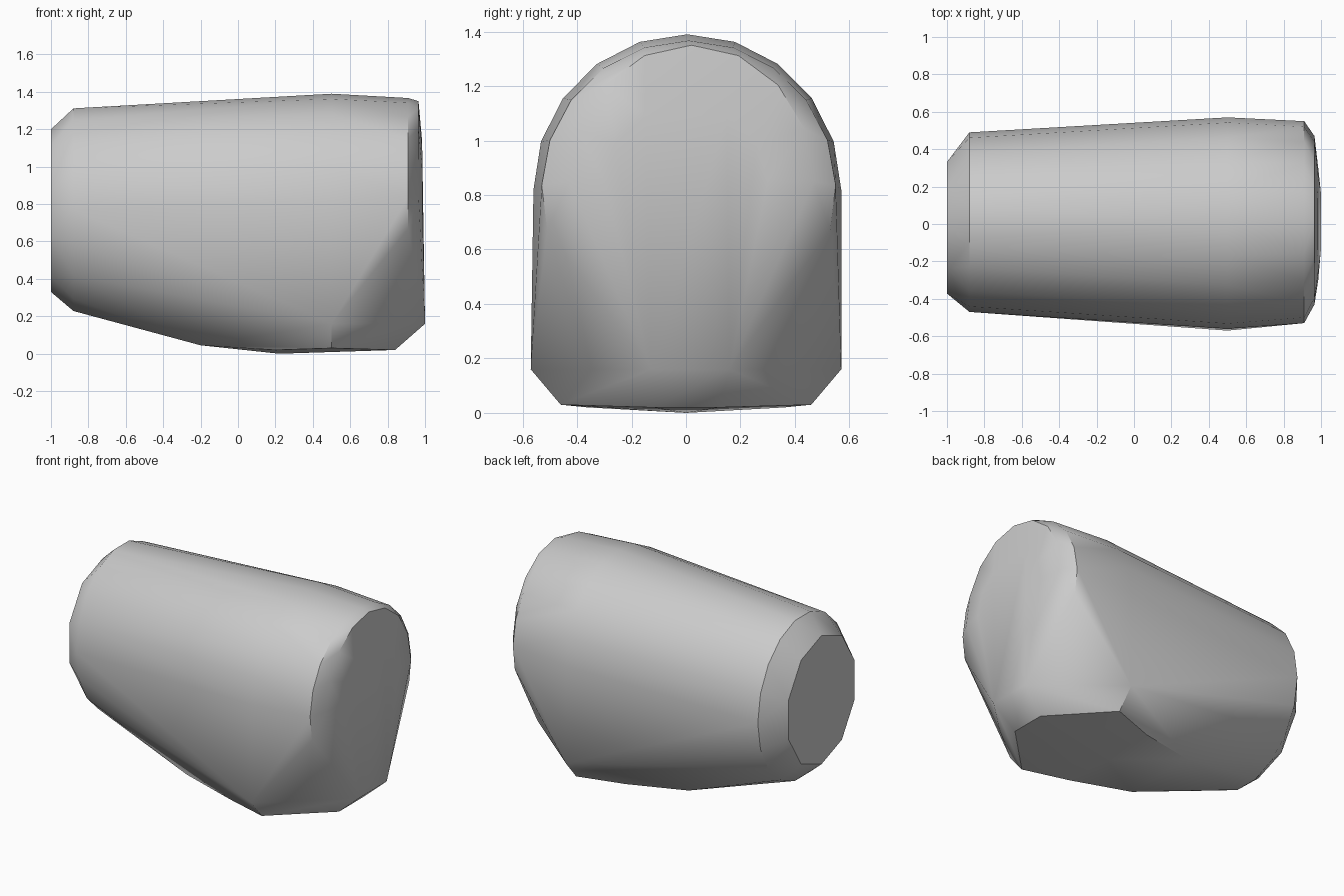
import bpy
import bmesh
from math import cos, sin, radians

cube = bpy.data.objects.get("Cube")
if cube:
    bpy.data.objects.remove(cube, do_unlink=True)


def arc(x, cy, cz, half_w, half_h, start, end, count):
    """Points on an elliptical cross-section at x, angles in degrees."""
    angles = [radians(start + (end - start) * i / count) for i in range(count + 1)]
    return [(x, cy + half_w * cos(a), cz + half_h * sin(a)) for a in angles]


# Rounded cross-sections from the narrow end to the wide end
points = arc(-1.0, -0.02, 0.765, 0.37, 0.435, 18, 342, 9)
points += arc(-0.88, 0.01, 0.77, 0.48, 0.55, 0, 340, 17)
points += arc(0.5, 0.005, 0.82, 0.565, 0.57, 0, 180, 10)
points += arc(0.91, 0.01, 0.82, 0.54, 0.547, -16, 196, 12)
points += arc(0.965, 0.02, 0.85, 0.45, 0.5, 0, 180, 8)
points += arc(0.985, 0.0, 0.85, 0.3, 0.28, 0, 180, 6)

# Flattened underside and chamfered lower corners of the wide end
for side in (-1, 1):
    points += [
        (-0.2, side * 0.26, 0.045),
        (0.2, side * 0.36, 0.02),
        (0.5, side * 0.46, 0.03),
        (0.5, side * 0.57, 0.16),
        (0.77, side * 0.35, 0.16),
        (0.84, side * 0.12, 0.02),
        (1.0, 0.015 + side * 0.145, 0.16),
    ]
points.append((0.22, 0.0, 0.0))

# Wrap the sections in one faceted shell
bm = bmesh.new()
for p in points:
    bm.verts.new(p)
hull = bmesh.ops.convex_hull(bm, input=bm.verts[:])
loose = {v for v in hull["geom_interior"] + hull["geom_unused"]
         if isinstance(v, bmesh.types.BMVert) and v.is_valid}
bmesh.ops.delete(bm, geom=list(loose), context='VERTS')
bmesh.ops.dissolve_limit(bm, angle_limit=radians(1), verts=bm.verts[:], edges=bm.edges[:])
bmesh.ops.recalc_face_normals(bm, faces=bm.faces[:])
mesh = bpy.data.meshes.new("tapered_body")
bm.to_mesh(mesh)
bm.free()
body = bpy.data.objects.new("tapered_body", mesh)
bpy.context.collection.objects.link(body)

# Plain grey surface
grey = bpy.data.materials.new("plain grey")
grey.use_nodes = True
color = (0.6, 0.6, 0.6, 1.0)
grey.diffuse_color = color
grey.node_tree.nodes["Principled BSDF"].inputs["Base Color"].default_value = color
mesh.materials.append(grey)

# Soft sides, crisp ends
bpy.context.view_layer.objects.active = body
body.select_set(True)
bpy.ops.object.shade_smooth_by_angle(angle=radians(35))
